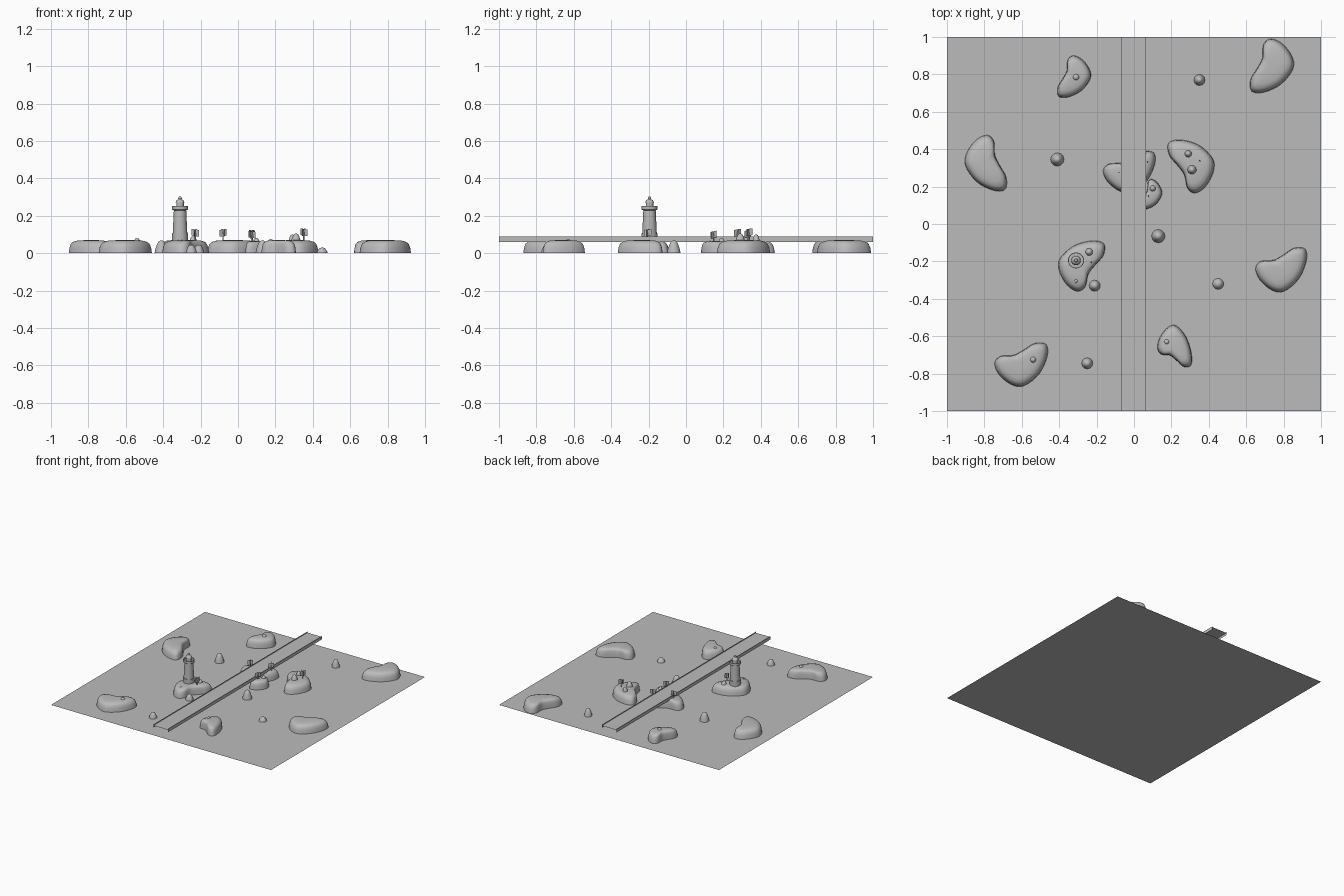
import bpy, bmesh, math
from mathutils import Vector, Matrix

cube = bpy.data.objects.get("Cube")
if cube:
    bpy.data.objects.remove(cube, do_unlink=True)

grey = bpy.data.materials.new("plain grey")
grey.use_nodes = True
COLOUR = (0.5, 0.5, 0.5, 1)
grey.diffuse_color = COLOUR
grey.node_tree.nodes["Principled BSDF"].inputs["Base Color"].default_value = COLOUR


def make(name, bm, smooth=None):
    """Turn a bmesh into a grey object, smooth below the given angle."""
    mesh = bpy.data.meshes.new(name)
    bm.to_mesh(mesh)
    bm.free()
    mesh.materials.append(grey)
    obj = bpy.data.objects.new(name, mesh)
    bpy.context.collection.objects.link(obj)
    if smooth:
        bpy.ops.object.select_all(action="DESELECT")
        obj.select_set(True)
        bpy.context.view_layer.objects.active = obj
        bpy.ops.object.shade_smooth_by_angle(angle=math.radians(smooth))
    return obj


def skin(bm, rings, cap=True):
    """Bridge closed rings of points from bottom to top."""
    loops = [[bm.verts.new(p) for p in ring] for ring in rings]
    for low, high in zip(loops, loops[1:]):
        for i in range(len(low)):
            j = (i + 1) % len(low)
            bm.faces.new((low[i], low[j], high[j], high[i]))
    if cap:
        bm.faces.new(loops[-1])


def lathe(bm, x, y, profile, sides):
    skin(bm, [[(x + r * math.cos(math.tau * k / sides),
                y + r * math.sin(math.tau * k / sides), z) for k in range(sides)]
              for r, z in profile])


def quad(bm, *points):
    bm.faces.new([bm.verts.new(p) for p in points])


# Kidney outline shared by every island, rounded by a closed spline
KIDNEY = [Vector(p) for p in (
    (-1, .1), (-.85, -.33), (-.4, -.72), (.07, -.78), (.63, -.33), (.93, .33),
    (.9, .8), (.48, .85), (.07, .6), (-.3, .4), (-.78, .36))]


def outline(steps=4):
    n, pts = len(KIDNEY), []
    for i in range(n):
        a, b, c, d = (KIDNEY[(i + k - 1) % n] for k in range(4))
        for s in range(steps):
            t = s / steps
            pts.append(0.5 * (2 * b + (c - a) * t + (2 * a - 5 * b + 4 * c - d) * t**2
                              + (3 * b - a - 3 * c + d) * t**3))
    return pts


def island(name, x0, x1, y0, y1, turn, mirror=False, height=0.07):
    """Kidney mound fitted to the given extents."""
    pts = outline()
    if mirror:
        pts = [Vector((-p.x, p.y)) for p in reversed(pts)]
    rot = Matrix.Rotation(math.radians(turn), 2)
    pts = [rot @ p for p in pts]
    lo = Vector((min(p.x for p in pts), min(p.y for p in pts)))
    hi = Vector((max(p.x for p in pts), max(p.y for p in pts)))
    pts = [Vector((x0 + (p.x - lo.x) / (hi.x - lo.x) * (x1 - x0),
                   y0 + (p.y - lo.y) / (hi.y - lo.y) * (y1 - y0))) for p in pts]
    mid = sum(pts, Vector((0, 0))) / len(pts)
    profile = ((1, 0), (.97, .4), (.91, .7), (.82, .86), (.65, .95), (.35, .99), (.1, 1))
    bm = bmesh.new()
    skin(bm, [[(*(mid + (p - mid) * s), h * height) for p in pts] for s, h in profile])
    make(name, bm, 60)


# Sea
bm = bmesh.new()
quad(bm, (-1, -1, 0), (1, -1, 0), (1, 1, 0), (-1, 1, 0))
make("sea", bm)

# Islands
island("west_island", -.905, -.68, .175, .475, -90)
island("south_west_island", -.745, -.46, -.87, -.635, 0)
island("east_island", .65, .925, -.365, -.125, 0)
island("north_east_island", .62, .855, .70, .99, 90, True)
island("north_west_island", -.41, -.23, .675, .90, 90, True)
island("south_island", .125, .31, -.765, -.54, 180, True)
island("lighthouse_island", -.405, -.155, -.36, -.09, -100, True)
island("grove_island", .18, .43, .165, .45, 100)
island("bridge_island", -.165, .115, .165, .39, 0)
island("bridge_islet", .04, .15, .08, .24, 90, True, .065)

# Rocks: x, y, radius, base height, top height
ROCKS = (
    (.35, .77, .03, 0, .06), (-.41, .345, .036, 0, .068), (.13, -.065, .036, 0, .068),
    (.45, -.32, .03, 0, .03), (-.25, -.745, .03, 0, .045), (-.21, -.33, .03, 0, .045),
    (-.31, .785, .024, .05, .08), (-.54, -.725, .022, .05, .08),
    (.175, -.63, .02, .05, .075), (.29, .375, .022, .05, .1), (.31, .29, .028, .05, .105),
    (.1, .19, .022, .04, .08), (-.24, -.15, .024, .05, .09), (-.31, -.305, .018, .04, .07))
for i, (x, y, r, z0, z1) in enumerate(ROCKS):
    bm = bmesh.new()
    lathe(bm, x, y, [(r * s, z0 + (z1 - z0) * h) for s, h in
                     ((1, 0), (.9, .3), (.68, .65), (.45, .9), (.15, 1))], 12)
    make(f"rock_{i + 1}", bm, 60)

# Bridge: thin deck with side walls rising into low curbs
bm = bmesh.new()
left, right, low, deck, top = -.07, .065, .061, .079, .088
quad(bm, (left, -1, deck), (right, -1, deck), (right, 1, deck), (left, 1, deck))
for x in (left, right):
    for z0, z1 in ((low, deck), (deck, top)):
        quad(bm, (x, -1, z0), (x, 1, z0), (x, 1, z1), (x, -1, z1))
make("bridge", bm)

# Lighthouse
lx, ly = -.31, -.195
bm = bmesh.new()
lathe(bm, lx, ly, [(.043, .05), (.043, .105), (.039, .105), (.033, .232)], 20)
make("lighthouse_tower", bm, 30)
bm = bmesh.new()
lathe(bm, lx, ly, [(.033, .228), (.043, .234), (.043, .253), (.039, .253),
                   (.039, .24), (.02, .24)], 20)
make("lighthouse_gallery", bm, 30)
bm = bmesh.new()
lathe(bm, lx, ly, [(.02, .24), (.02, .27), (.025, .27), (.018, .283), (.008, .289)], 16)
make("lighthouse_lantern", bm, 30)
bm = bmesh.new()
lathe(bm, lx, ly, [(.005, .285), (.01, .292), (.008, .3), (.003, .304)], 10)
make("lighthouse_finial", bm, 60)

# Small trees: crossed leaf cards on a thin trunk
TREES = ((-.08, .275, .13), (.072, .33, .125), (.078, .148, .12),
         (.352, .338, .133), (-.228, -.205, .13))
for i, (x, y, top) in enumerate(TREES):
    bm = bmesh.new()
    for angle in (25, 115):
        a = math.radians(angle + 12 * i)
        dx, dy = .021 * math.cos(a), .021 * math.sin(a)
        quad(bm, (x - dx, y - dy, top - .042), (x + dx, y + dy, top - .036),
             (x + dx, y + dy, top), (x - dx, y - dy, top - .006))
    lathe(bm, x, y, [(.004, .05), (.003, top - .02)], 6)
    make(f"tree_{i + 1}", bm)
